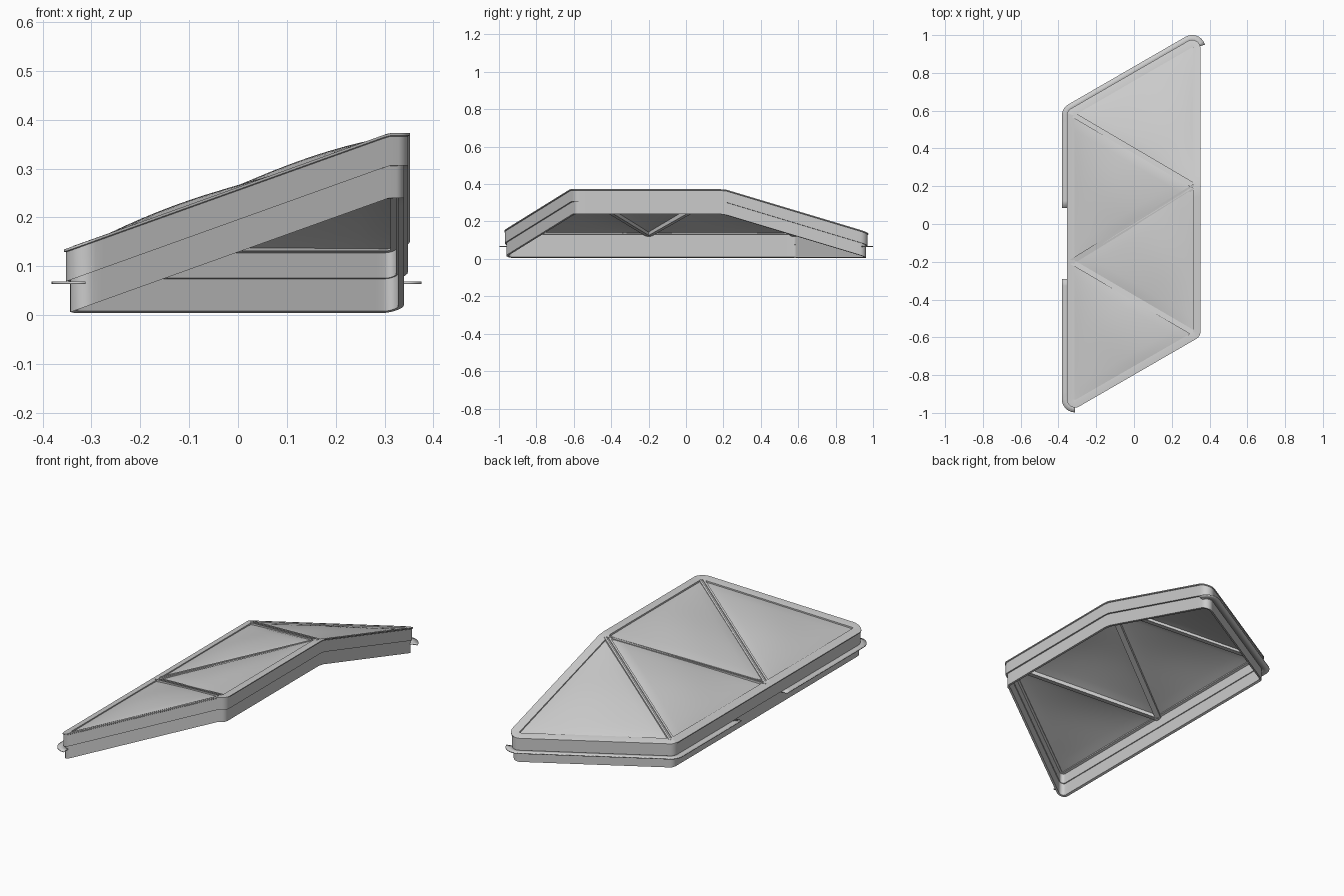
import bpy, bmesh, math
from mathutils import Vector

if "Cube" in bpy.data.objects:
    bpy.data.objects.remove(bpy.data.objects["Cube"], do_unlink=True)

grey = bpy.data.materials.new("pale_grey")
grey.use_nodes = True
COLOR = (0.6, 0.6, 0.6, 1)
grey.diffuse_color = COLOR
grey.node_tree.nodes["Principled BSDF"].inputs["Base Color"].default_value = COLOR

# Plan of the slanted frame, counter-clockwise
D, C, B, A = [Vector(p) for p in ((-.352, -.997), (.348, -.593), (.348, 1.0), (-.352, .596))]
CORNERS = [D, C, B, A]
RADIUS = .04
RISE = .24


def lift(x, y):
    """Height of the folded base surface: one sloping plane and one folded triangle."""
    main = (x + .36) / .67
    fold = (.8 + .577 * (x + .352) - y - .2) / .8
    return RISE * max(0, min(1, main, fold))


def outline(offset, arc=8, steps=40):
    """Rounded plan outline, moved outwards by offset, with evenly split sides."""
    arcs = []
    for i, p in enumerate(CORNERS):
        d0 = (p - CORNERS[i - 1]).normalized()
        d1 = (CORNERS[(i + 1) % 4] - p).normalized()
        turn = d0.angle(d1)
        n0 = math.atan2(-d0.x, d0.y)
        centre = p - (d0 - d1).normalized() * RADIUS / math.cos(turn / 2)
        arcs.append([centre + Vector((math.cos(n0 + turn * k / arc),
                                      math.sin(n0 + turn * k / arc))) * (RADIUS + offset)
                     for k in range(arc + 1)])
    points = []
    for i, a in enumerate(arcs):
        points += a
        nxt = arcs[(i + 1) % 4][0]
        points += [a[-1].lerp(nxt, k / steps) for k in range(1, steps)]
    return points


def finish(name, bm, angle=30):
    bmesh.ops.recalc_face_normals(bm, faces=bm.faces[:])
    mesh = bpy.data.meshes.new(name)
    bm.to_mesh(mesh)
    bm.free()
    mesh.materials.append(grey)
    obj = bpy.data.objects.new(name, mesh)
    bpy.context.collection.objects.link(obj)
    bpy.ops.object.select_all(action='DESELECT')
    obj.select_set(True)
    bpy.context.view_layer.objects.active = obj
    bpy.ops.object.shade_smooth_by_angle(angle=math.radians(angle))
    return obj


def sweep(name, profile):
    """Closed profile of (offset, height) pairs swept round the outline."""
    bm = bmesh.new()
    rings = [[bm.verts.new((p.x, p.y, lift(p.x, p.y) + z)) for p in outline(off)]
             for off, z in profile]
    n = len(rings[0])
    for r, ring in enumerate(rings):
        up = rings[(r + 1) % len(rings)]
        for i in range(n):
            j = (i + 1) % n
            bm.faces.new((ring[i], ring[j], up[j], up[i]))
    return finish(name, bm)


# Lower skirt and overhanging lid frame
sweep("lower_skirt", [(-.008, 0), (-.008, .07), (-.02, .07), (-.02, 0)])
sweep("lid_frame", [(0, .066), (0, .126), (.004, .128), (.004, .133), (-.018, .133),
                    (-.036, .13), (-.036, .118), (-.024, .118), (-.024, .066)])


def flange(name, keep):
    """Flat lip outside the seam, along the part of the outline that passes keep."""
    bm = bmesh.new()
    inner, outer = outline(-.01), outline(.03)
    n = len(inner)
    for i in range(n):
        j = (i + 1) % n
        if keep(outer[i]) and keep(outer[j]):
            bm.faces.new([bm.verts.new((p.x, p.y, .066))
                          for p in (inner[i], outer[i], outer[j], inner[j])])
    bmesh.ops.remove_doubles(bm, verts=bm.verts[:], dist=.0001)
    obj = finish(name, bm)
    mod = obj.modifiers.new("thickness", 'SOLIDIFY')
    mod.thickness = .005
    mod.offset = 0


flange("back_flange", lambda p: p.y > .08 and not (p.x > .3 and p.y < .935))
flange("front_flange", lambda p: p.y < -.26 and p.x < -.3)

# Corner points of the four triangular panels
iD, iC, iB, iA = [Vector(p) for p in ((-.325, -.945), (.315, -.577), (.315, .948), (-.325, .58))]
iE, iF = Vector((.322, .2)), Vector((-.33, -.2))


def panel(name, a, b, c, n=20):
    """Triangular skin, gently pillowed upwards."""
    bm = bmesh.new()
    grid = {}
    for i in range(n + 1):
        for j in range(n + 1 - i):
            u, v = i / n, j / n
            w = 1 - u - v
            p = a * u + b * v + c * w
            swell = max(0, 27 * u * v * w) ** .7
            ripple = 1 + .2 * math.sin(11 * p.x + 3) * math.sin(9 * p.y)
            grid[i, j] = bm.verts.new((p.x, p.y, lift(p.x, p.y) + .122 + .017 * swell * ripple))
    for i in range(n):
        for j in range(n - i):
            bm.faces.new((grid[i, j], grid[i + 1, j], grid[i, j + 1]))
            if i + j < n - 1:
                bm.faces.new((grid[i + 1, j], grid[i + 1, j + 1], grid[i, j + 1]))
    finish(name, bm, 40)


panel("back_panel", iA, iE, iB)
panel("upper_middle_panel", iA, iF, iE)
panel("lower_middle_panel", iF, iC, iE)
panel("front_panel", iF, iD, iC)


def rib(name, a, b):
    """Pair of slim bars on a shallow web, joining two frame points."""
    bm = bmesh.new()
    side = (b - a).normalized()
    side = Vector((-side.y, side.x))
    section = [(-.014, .108), (-.014, .131), (-.004, .131), (-.004, .125),
               (.004, .125), (.004, .131), (.014, .131), (.014, .108)]
    ends = []
    for p in (a, b):
        base = lift(p.x, p.y)
        ends.append([bm.verts.new((p.x + side.x * s, p.y + side.y * s, base + z))
                     for s, z in section])
    for i in range(len(section)):
        j = (i + 1) % len(section)
        bm.faces.new((ends[0][i], ends[0][j], ends[1][j], ends[1][i]))
    for e in ends:
        bm.faces.new(e)
    finish(name, bm)


rib("back_rib", iA, iE)
rib("middle_rib", iE, iF)
rib("front_rib", iF, iC)
